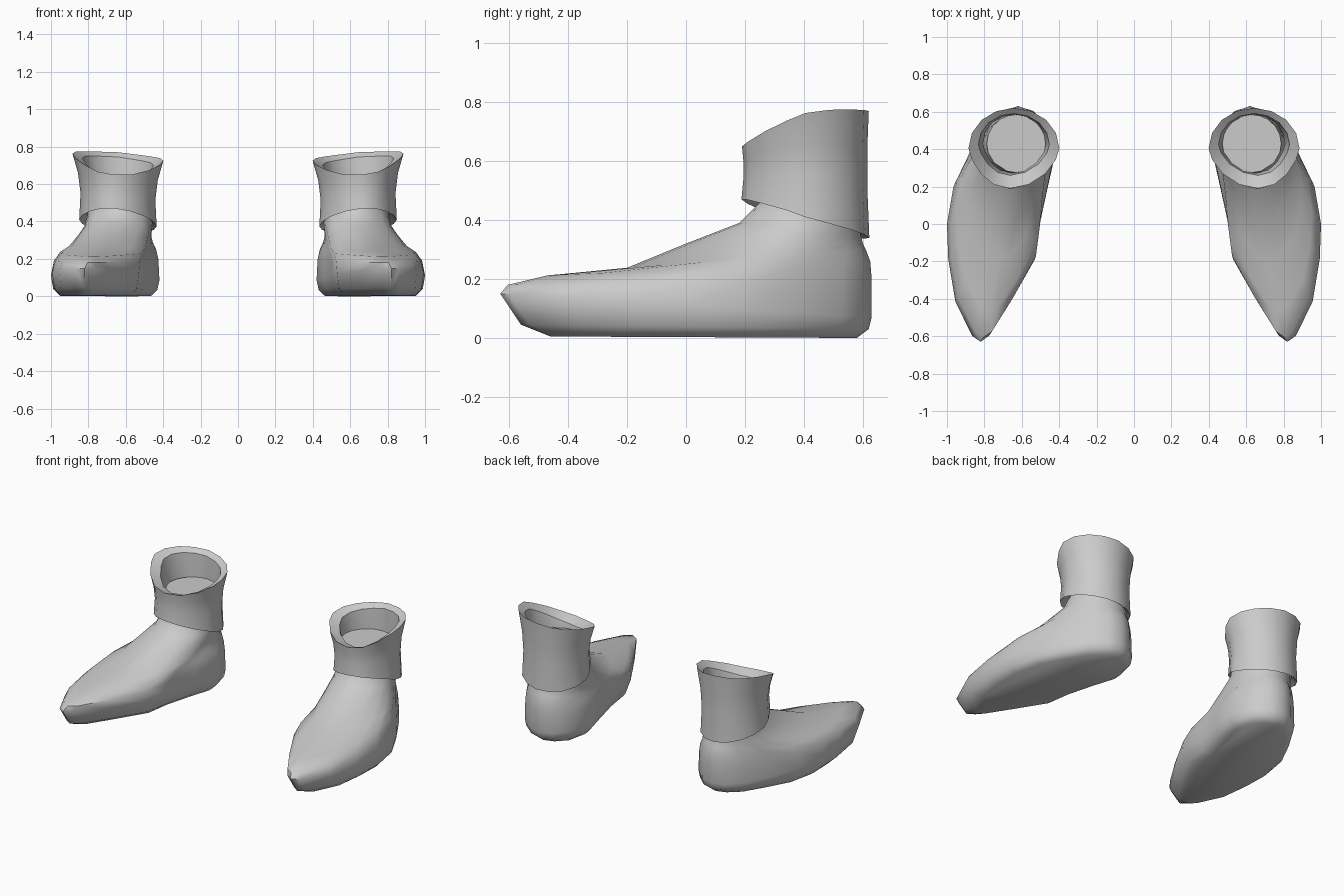
import bpy, bmesh, math

if "Cube" in bpy.data.objects:
    bpy.data.objects.remove(bpy.data.objects["Cube"])


def skin(name, rings, cap, closed, angle):
    """Skin a stack of rings, mirror it to the other side of x = 0."""
    bm = bmesh.new()
    loops = [[bm.verts.new(p) for p in r] for r in rings]
    pairs = list(zip(loops, loops[1:]))
    if closed:
        pairs.append((loops[-1], loops[0]))
    n = len(loops[0])
    for a, b in pairs:
        for i in range(n):
            j = (i + 1) % n
            bm.faces.new((a[i], a[j], b[j], b[i]))
    if cap:
        bm.faces.new(loops[0])
        bm.faces.new(loops[-1])
    bmesh.ops.recalc_face_normals(bm, faces=bm.faces[:])
    me = bpy.data.meshes.new(name)
    bm.to_mesh(me)
    bm.free()
    ob = bpy.data.objects.new(name, me)
    bpy.context.collection.objects.link(ob)
    bpy.ops.object.select_all(action='DESELECT')
    ob.select_set(True)
    bpy.context.view_layer.objects.active = ob
    bpy.ops.object.shade_smooth_by_angle(angle=math.radians(angle))
    mod = ob.modifiers.new("Mirror", 'MIRROR')
    mod.use_mirror_merge = False
    return ob


# Foot plan outline: position toe to heel, inner x, outer x
OUTLINE = [(0, .82, .82), (.025, .775, .865), (.17, .66, .955), (.35, .53, .993),
           (.5, .505, 1.0), (.66, .46, .965), (.8, .42, .88), (.92, .46, .79),
           (.98, .54, .70), (1, .62, .62)]
# Foot levels: front y, front z, back y, back z, blend to round ankle, width
LEVELS = [(-.46, .005, .58, .0, 0, .80), (-.56, .045, .62, .03, 0, .95),
          (-.63, .15, .63, .07, 0, 1), (-.605, .18, .63, .20, .08, 1),
          (-.47, .212, .625, .26, .25, 1), (-.2, .238, .61, .30, .5, 1),
          (0, .32, .60, .32, .72, 1), (.18, .39, .59, .36, .92, 1),
          (.25, .46, .585, .42, 1, 1), (.275, .60, .585, .60, 1, .9)]


def foot_ring(yf, zf, yb, zb, blend, width):
    inner, outer = [], []
    for t, xi, xo in OUTLINE:
        r = .35 * math.sqrt(t * (1 - t))
        cx = (xi + xo) / 2 * (1 - blend) + .63 * blend
        hw = ((xo - xi) / 2 * (1 - blend) + r * blend) * width
        y, z = yf + (yb - yf) * t, zf + (zb - zf) * t
        inner.append((cx - hw, y, z))
        outer.append((cx + hw, y, z))
    return outer + inner[-2:0:-1]


skin("foot", [foot_ring(*lv) for lv in LEVELS], True, False, 50)


# Ankle cuff: hollow collar, low at the front with a slight front ridge
def top_z(s, side):
    return .77 - .12 * (1 - s) ** 3 + (.008 if side > 0 else .03) * side


def bottom_z(s, side):
    return .44 - .10 * s + .03 * (1 - s) ** 4 + .018 * side


def cuff_ring(rx, ry, height, dz=0, cy=.405, n=16):
    ring = []
    for i in range(n):
        a = 2 * math.pi * i / n
        c, side = math.cos(a), math.sin(a)
        s = (1 - c) / 2
        lo, hi = bottom_z(s, side), top_z(s, side)
        shape = c ** 1.3 if c > 1e-6 else c
        x = .642 + rx * side + .02 * max(c, 0) ** 4
        ring.append((x, cy - ry * shape, lo + (hi - lo) * height + dz))
    return ring


skin("ankle_cuff", [cuff_ring(.207, .217, 0), cuff_ring(.200, .210, .4),
                    cuff_ring(.213, .210, .7), cuff_ring(.243, .215, 1),
                    cuff_ring(.190, .165, 1, -.025, .425),
                    cuff_ring(.165, .155, .5, 0, .43),
                    cuff_ring(.165, .165, 0, .03, .425)], False, True, 35)
